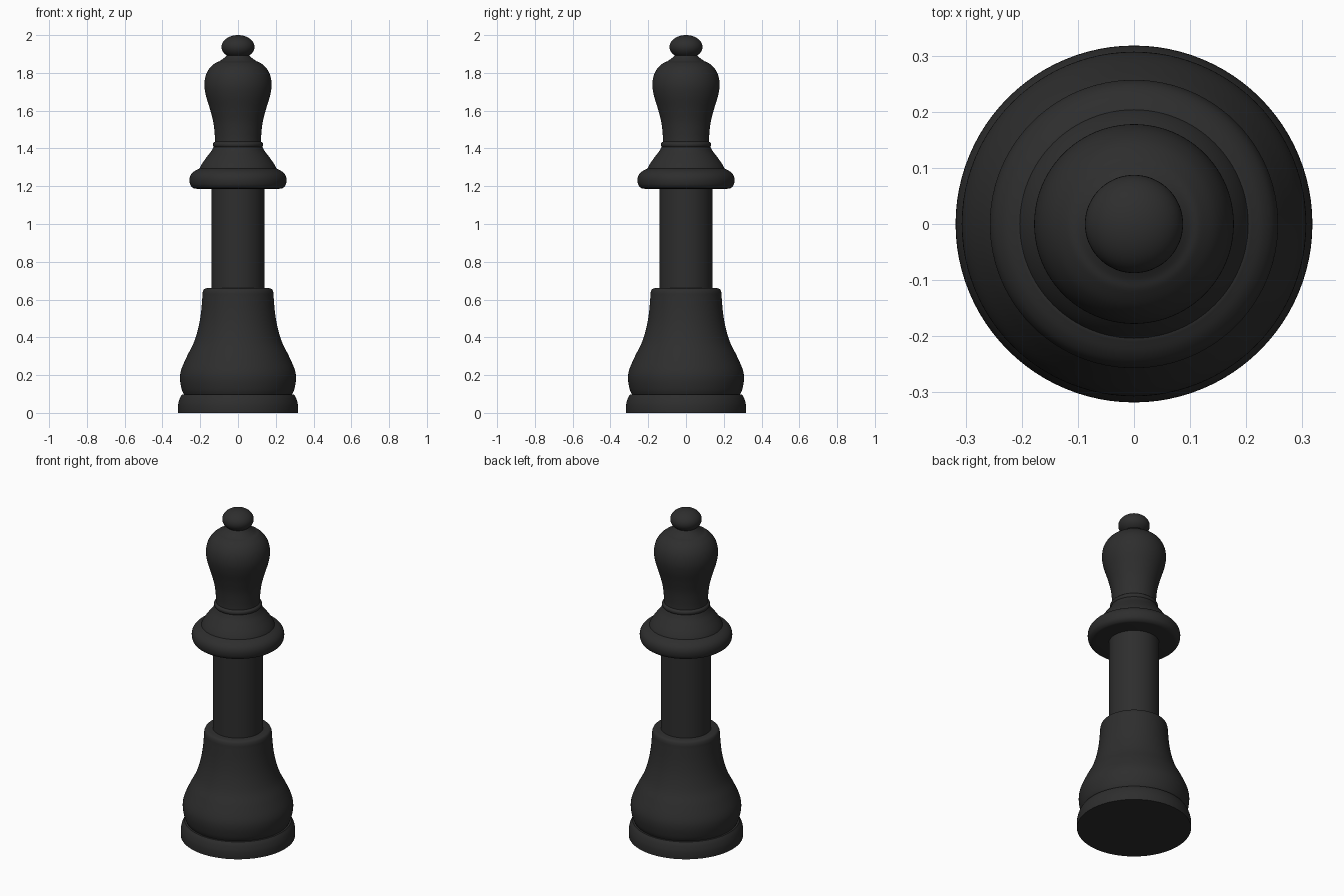
import bpy, bmesh, math
from mathutils import Vector

if "Cube" in bpy.data.objects:
    bpy.data.objects.remove(bpy.data.objects["Cube"])

SIDES = 96
black = bpy.data.materials.new("black")
black.diffuse_color = (0.027, 0.027, 0.027, 1)
black.use_nodes = True
black.node_tree.nodes["Principled BSDF"].inputs["Base Color"].default_value = black.diffuse_color


def smooth_curve(pts, steps=6):
    """Catmull-Rom curve through (radius, height) points."""
    p = [Vector(q) for q in pts]
    p = [2 * p[0] - p[1]] + p + [2 * p[-1] - p[-2]]
    out = []
    for a, b, c, d in zip(p, p[1:], p[2:], p[3:]):
        for i in range(steps):
            t = i / steps
            out.append(0.5 * (2 * b + (c - a) * t + (2 * a - 5 * b + 4 * c - d) * t * t
                              + (3 * b - a - 3 * c + d) * t ** 3))
    return out + [p[-2]]


def turned(name, pts, smooth=True):
    """Lathe a profile around z and cap both ends."""
    prof = smooth_curve(pts) if smooth else [Vector(q) for q in pts]
    bm = bmesh.new()
    rings = []
    for r, z in prof:
        rings.append([bm.verts.new((r * math.cos(a), r * math.sin(a), z))
                      for a in (2 * math.pi * i / SIDES for i in range(SIDES))])
    for lo, hi in zip(rings, rings[1:]):
        for i in range(SIDES):
            j = (i + 1) % SIDES
            bm.faces.new((lo[i], lo[j], hi[j], hi[i]))
    bm.faces.new(rings[0][::-1])
    bm.faces.new(rings[-1])
    me = bpy.data.meshes.new(name)
    bm.to_mesh(me)
    bm.free()
    me.materials.append(black)
    ob = bpy.data.objects.new(name, me)
    bpy.context.collection.objects.link(ob)
    bpy.ops.object.select_all(action='DESELECT')
    ob.select_set(True)
    bpy.context.view_layer.objects.active = ob
    bpy.ops.object.shade_smooth_by_angle(angle=math.radians(35))
    return ob


# Foot disc
turned("base_plinth", [(0.317, 0), (0.318, 0.025), (0.316, 0.05), (0.308, 0.077), (0.297, 0.097)])
# Bell-shaped lower body with rounded top rim
turned("lower_body", [(0.283, 0.09), (0.298, 0.125), (0.307, 0.18), (0.300, 0.23), (0.270, 0.30),
                      (0.235, 0.37), (0.210, 0.45), (0.196, 0.53), (0.189, 0.61), (0.187, 0.638),
                      (0.180, 0.654), (0.166, 0.66)])
# Straight stem
turned("stem", [(0.14, 0.64), (0.14, 1.21)], False)
# Rounded collar ring
turned("collar", [(0.215, 1.186), (0.236, 1.19), (0.252, 1.206), (0.257, 1.235), (0.250, 1.26),
                  (0.232, 1.279), (0.205, 1.293)])
# Flared skirt above the collar
turned("collar_skirt", [(0.207, 1.27), (0.204, 1.292), (0.190, 1.32), (0.165, 1.355),
                        (0.142, 1.385), (0.127, 1.412)])
# Thin neck ring
turned("neck_ring", [(0.124, 1.404), (0.131, 1.412), (0.133, 1.42), (0.131, 1.428), (0.122, 1.436)])
# Pear-shaped head
turned("head", [(0.122, 1.42), (0.123, 1.47), (0.131, 1.54), (0.149, 1.61), (0.170, 1.68),
                (0.178, 1.735), (0.171, 1.785), (0.150, 1.825), (0.120, 1.852), (0.098, 1.862),
                (0.075, 1.878), (0.058, 1.895)])
# Flattened top knob
turned("top_knob", [(0.087 * math.cos(a) + 0.0005, 1.938 + 0.062 * math.sin(a))
                    for a in (math.radians(-90 + 7.5 * i) for i in range(25))], False)
